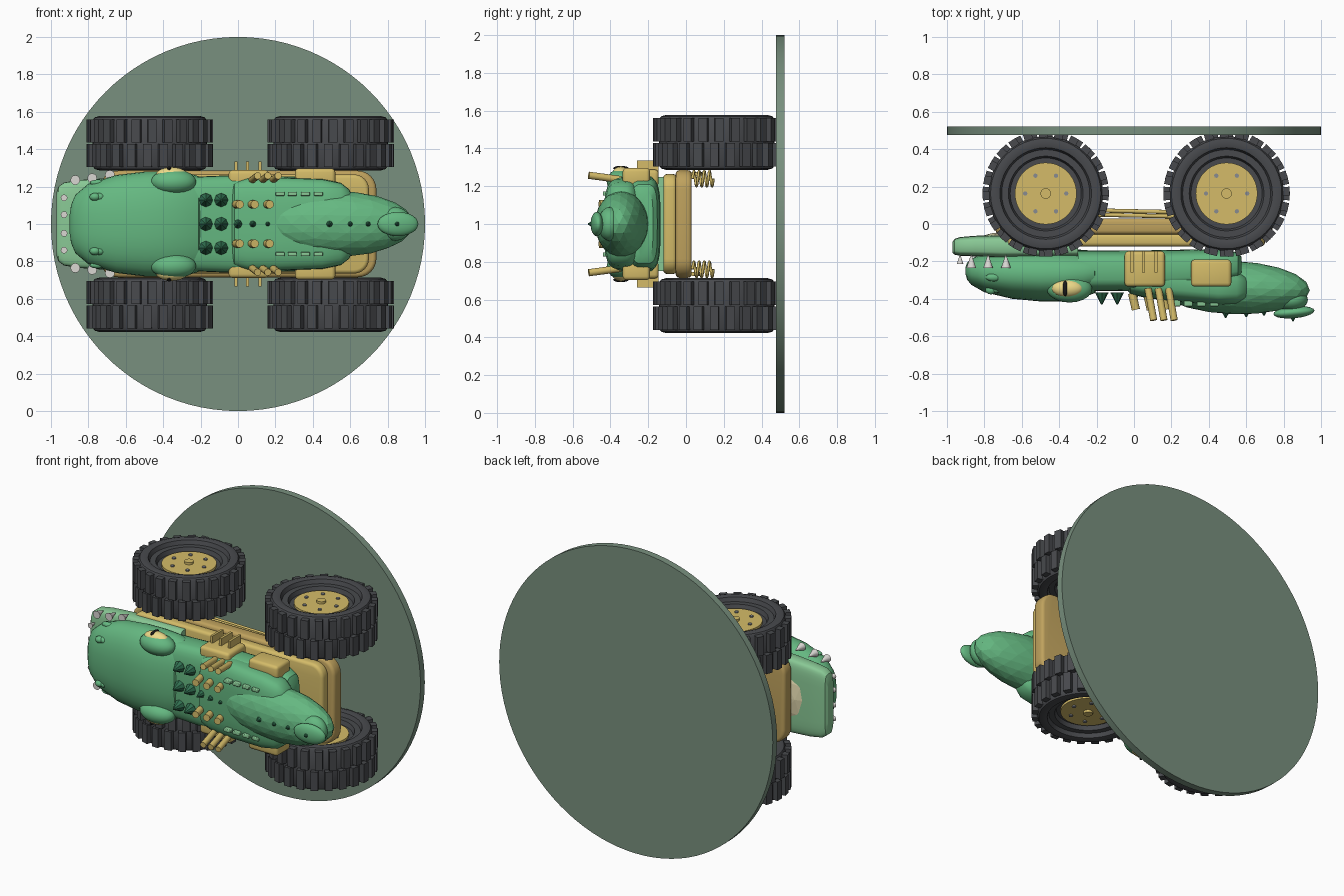
import bpy, bmesh
from math import sin, cos, pi, tau, copysign, radians
from mathutils import Vector, Matrix

if "Cube" in bpy.data.objects:
    bpy.data.objects.remove(bpy.data.objects["Cube"])

COL = dict(green=(.13, .48, .22), dark_green=(.03, .16, .08), jaw=(.25, .58, .30), cream=(.75, .68, .42),
           gold=(.66, .50, .14), tan=(.52, .36, .11), tyre=(.065, .068, .075), rim=(.03, .032, .036),
           bolt=(.25, .26, .28), tooth=(.70, .68, .65), eye=(.85, .70, .25), black=(.01, .01, .01),
           base=(.19, .28, .21))
MATS = {}
for k, c in COL.items():
    MATS[k] = bpy.data.materials.new(k)
    MATS[k].diffuse_color = (*c, 1)
smooth = []


def finish(bm, name, mat, soft=True):
    bmesh.ops.recalc_face_normals(bm, faces=bm.faces)
    me = bpy.data.meshes.new(name)
    bm.to_mesh(me)
    bm.free()
    me.materials.append(MATS[mat])
    ob = bpy.data.objects.new(name, me)
    bpy.context.collection.objects.link(ob)
    if soft:
        smooth.append(ob)
    return ob


def skin(rings, name, mat, loop=False):
    """Skin closed rings of points; loop joins last to first, otherwise caps."""
    bm = bmesh.new()
    vs = [[bm.verts.new(p) for p in r] for r in rings]
    n = len(vs[0])
    pairs = list(zip(vs, vs[1:])) + ([(vs[-1], vs[0])] if loop else [])
    for a, b in pairs:
        for i in range(n):
            bm.faces.new((a[i], a[(i + 1) % n], b[(i + 1) % n], b[i]))
    if not loop:
        bm.faces.new(vs[0])
        bm.faces.new(vs[-1])
    return finish(bm, name, mat)


def loft(stations, name, mat, e=2.3, n=32):
    """Superellipse sections along x: (x, centre y, half y, half z)."""
    def f(v):
        return copysign(abs(v) ** (2 / e), v)
    return skin([[(x, y + hy * f(cos(tau * i / n)), 1 + hz * f(sin(tau * i / n))) for i in range(n)]
                 for x, y, hy, hz in stations], name, mat)


def ball(name, mat, c, r, sub=3, rot=0, soft=True):
    bm = bmesh.new()
    m = Matrix.Translation(c) @ Matrix.Rotation(rot, 4, 'Z') @ Matrix.Diagonal((*r, 1))
    bmesh.ops.create_icosphere(bm, subdivisions=sub, radius=1, matrix=m)
    return finish(bm, name, mat, soft)


def rod(name, mat, a, b, r1, r2=None, n=16, soft=True):
    a, b = Vector(a), Vector(b)
    bm = bmesh.new()
    m = Matrix.Translation((a + b) / 2) @ (b - a).to_track_quat('Z', 'Y').to_matrix().to_4x4()
    bmesh.ops.create_cone(bm, cap_ends=True, segments=n, radius1=r1, radius2=r1 if r2 is None else r2,
                          depth=(b - a).length, matrix=m)
    return finish(bm, name, mat, soft)


def box(name, mat, x, y, z, bevel=.02, corner=0):
    """Box from ranges; corner rounds the outline seen from the front."""
    bm = bmesh.new()
    c = [(p[0] + p[1]) / 2 for p in (x, y, z)]
    s = [abs(p[1] - p[0]) for p in (x, y, z)]
    bmesh.ops.create_cube(bm, size=1, matrix=Matrix.Translation(c) @ Matrix.Diagonal((*s, 1)))
    if corner:
        es = [e for e in bm.edges if abs(e.verts[0].co.y - e.verts[1].co.y) > .001]
        bmesh.ops.bevel(bm, geom=es, offset=corner, segments=6, profile=.5, affect='EDGES')
        es = [e for e in bm.edges if abs(e.verts[0].co.y - e.verts[1].co.y) < .001]
    else:
        es = list(bm.edges)
    if bevel:
        bmesh.ops.bevel(bm, geom=es, offset=bevel, segments=3, profile=.5, affect='EDGES')
    return finish(bm, name, mat)


# Round display base
rod("round_base", "base", (0, .477, 1), (0, .522, 1), 1, n=96)

# Wheels: turned tyre, lugs, hub and bolts
PROFILE = [(.16, .085), (.19, .085), (.2, .112), (.235, .112), (.245, .138), (.27, .145), (.295, .138), (.306, .12)]
PROFILE += [(r, -z) for r, z in reversed(PROFILE)]
for wx in (-.472, .495):
    for s in (1, -1):
        wy, wz = .163, 1 + s * .432
        skin([[(wx + r * cos(tau * i / 48), wy + r * sin(tau * i / 48), wz + z) for i in range(48)]
              for r, z in PROFILE], "tyre", "tyre", True)
        bm = bmesh.new()
        for row in (-1, 1):
            for i in range(24):
                m = (Matrix.Translation((wx, wy, wz)) @ Matrix.Rotation(tau * i / 24 + row * .04, 4, 'Z')
                     @ Matrix.Translation((.315, 0, row * .066)) @ Matrix.Diagonal((.045, .046, .124, 1)))
                bmesh.ops.create_cube(bm, size=1, matrix=m)
        finish(bm, "tyre_lugs", "tyre", False)
        rod("wheel_hub", "gold", (wx, wy, wz - .1), (wx, wy, wz + .1), .165, n=48)
        rod("hub_cap", "gold", (wx, wy, wz - .115), (wx, wy, wz + .115), .028)
        for i in range(6):
            bx, by = wx + .11 * cos(tau * i / 6), wy + .11 * sin(tau * i / 6)
            rod("wheel_bolt", "bolt", (bx, by, wz - .108), (bx, by, wz + .108), .012, n=8)
        # Shock spring behind each wheel
        cu = bpy.data.curves.new("shock_spring", 'CURVE')
        cu.dimensions, cu.bevel_depth, cu.bevel_resolution = '3D', .007, 2
        sp = cu.splines.new('POLY')
        sp.points.add(64)
        for i, p in enumerate(sp.points):
            a = tau * i / 16
            p.co = (wx + .04 * cos(a), .035 + .11 * i / 64, 1 + s * .24 + .04 * sin(a), 1)
        cu.materials.append(MATS["gold"])
        bpy.context.collection.objects.link(bpy.data.objects.new("shock_spring", cu))

# Chassis
box("lower_chassis", "tan", (-.74, .74), (-.055, .03), (.715, 1.285), .02, .1)
box("upper_chassis", "gold", (-.70, .70), (-.12, -.05), (.735, 1.265), .02, .08)
for s in (1, -1):
    for y in (.055, .078):
        rod("side_rail", "gold", (-.45, y, 1 + s * .265), (.48, y - .02, 1 + s * .265), .011)

# Lower jaw and mouth lining
loft([(-.97, -.125, .03, .17), (-.96, -.122, .042, .2), (-.93, -.12, .05, .222), (-.85, -.118, .055, .235),
      (-.7, -.12, .06, .245), (-.3, -.12, .055, .25)], "lower_jaw", "jaw", 5)
ball("throat", "cream", (-.62, -.09, 1), (.24, .05, .2), 2, soft=False)

# Head and body
loft([(-.9, -.25, .02, .05), (-.893, -.252, .045, .1), (-.87, -.255, .07, .155), (-.8, -.26, .105, .215),
      (-.65, -.265, .135, .262), (-.5, -.27, .144, .28), (-.38, -.27, .143, .282), (-.27, -.265, .126, .275),
      (-.21, -.26, .11, .255), (-.19, -.26, .08, .22)], "head", "green", 2.3)
loft([(-.3, -.25, .11, .25), (0, -.25, .108, .262), (.4, -.235, .1, .25), (.5, -.225, .085, .24),
      (.555, -.222, .07, .21), (.575, -.22, .045, .17)], "body", "green", 4)
loft([(-.045, -.29, .05, .18), (-.02, -.3, .075, .225), (.05, -.3, .092, .245), (.2, -.31, .105, .25),
      (.45, -.335, .1, .24), (.55, -.34, .09, .22), (.595, -.34, .07, .185), (.615, -.34, .04, .14)],
     "back_hump", "green", 3.4)

# Tail
ball("tail", "green", (.53, -.34, 1), (.41, .142, .175), 3, radians(-2), False)
ball("tail_end", "green", (.84, -.405, 1), (.09, .06, .09), 3)
ball("tail_tip", "green", (.855, -.472, 1), (.11, .032, .065), 3, radians(5))

for s in (1, -1):
    # Eyes and nostrils
    ball("eye_socket", "green", (-.345, -.345, 1 + s * .225), (.122, .075, .067))
    ball("eyeball", "eye", (-.355, -.345, 1 + s * .262), (.085, .047, .042))
    ball("pupil", "black", (-.368, -.345, 1 + s * .296), (.014, .042, .012), 2)
    for dx, y in ((-.765, -.352), (-.74, -.345)):
        ball("nostril", "green", (dx, y, 1 + s * .145), (.03, .025, .022), 2)
    ball("cheek_bump", "green", (-.75, -.285, 1 + s * .22), (.045, .022, .018), 2)
    # Teeth
    for x, z in ((-.87, .235), (-.78, .245), (-.685, .262)):
        rod("tooth", "tooth", (x, -.235, 1 + s * z), (x, -.165, 1 + s * z), .026, .002, 12)
    for z in (.05, .14):
        rod("front_tooth", "tooth", (-.93, -.215, 1 + s * z), (-.93, -.165, 1 + s * z), .018, .002, 12)
    # Side plates and cooling fins
    box("front_side_plate", "gold", (-.05, .165), (-.335, -.145), (1 + s * .2, 1 + s * .288), .02)
    box("rear_side_plate", "gold", (.305, .52), (-.335, -.19), (1 + s * .2, 1 + s * .297), .02)
    for x in (-.012, .052, .117):
        box("plate_fin", "gold", (x - .008, x + .008), (-.26, -.145), (1 + s * .27, 1 + s * .335), 0)
    # Exhaust stacks and short back pipes
    for x in (.085, .14, .195):
        rod("exhaust_pipe", "gold", (x - .01, -.345, 1 + s * .235), (x + .02, -.515, 1 + s * .258), .019)
    for x in (.0, .08, .16):
        rod("back_pipe", "gold", (x - .01, -.37, 1 + s * .105), (x + .01, -.458, 1 + s * .105), .022)
    # Back scales
    for x in (.225, .29, .36, .43):
        box("back_scale", "jaw", (x - .024, x + .024), (-.44, -.39), (1 + s * .15, 1 + s * .172), .005)
    for x in (.41, .67):
        ball("tail_wart", "dark_green", (x, -.45, 1 + s * .055), (.012, .012, .012), 1)

# Back spikes and tail spikes
for x in (-.172, -.09):
    for z in (-.128, 0, .128):
        rod("back_spike", "dark_green", (x, -.365, 1 + z), (x, -.43, 1 + z), .037, .004, 8, False)
for x in (.0, .08, .16):
    rod("small_spike", "dark_green", (x, -.38, 1), (x, -.43, 1), .024, .003, 8, False)
for x, y in ((.49, -.462), (.6, -.458), (.695, -.45)):
    rod("tail_spike", "dark_green", (x, y, 1), (x, y - .04, 1), .026, .003, 8, False)
rod("tip_spike", "dark_green", (.85, -.49, 1), (.85, -.52, 1), .02, .003, 8, False)

# Smooth shading with sharp edges kept
for o in smooth:
    o.select_set(True)
bpy.context.view_layer.objects.active = smooth[0]
bpy.ops.object.shade_smooth_by_angle(angle=radians(32))

for m in bpy.data.materials:
    if m.users and not m.is_grease_pencil:
        m.use_nodes = True
        m.node_tree.nodes["Principled BSDF"].inputs["Base Color"].default_value = m.diffuse_color
